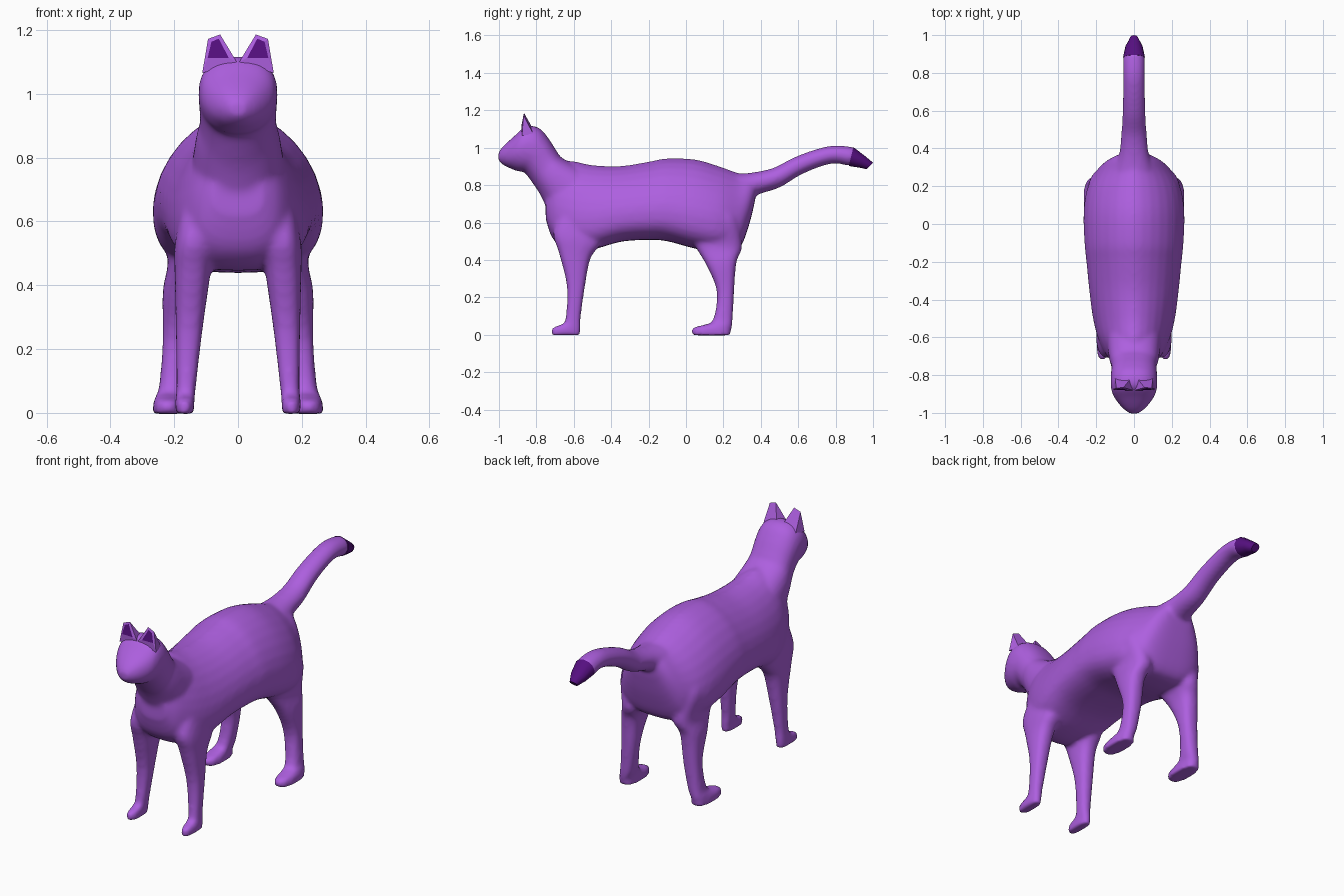
import bpy, bmesh, math
from mathutils import Vector


def material(name, rgb):
    m = bpy.data.materials.new(name)
    m.diffuse_color = (*rgb, 1)
    return m


fur = material("purple fur", (0.42, 0.115, 0.74))
dark = material("dark purple", (0.092, 0.005, 0.216))


def finish(name, bm, mats):
    bmesh.ops.recalc_face_normals(bm, faces=bm.faces)
    me = bpy.data.meshes.new(name)
    bm.to_mesh(me)
    bm.free()
    ob = bpy.data.objects.new(name, me)
    bpy.context.collection.objects.link(ob)
    for m in mats:
        me.materials.append(m)
    return ob


def refine(rings, steps):
    """Smooth curve through the rings (Catmull-Rom)."""
    out = []
    for k in range(len(rings) - 1):
        a, b, c, d = (rings[min(max(k + o, 0), len(rings) - 1)] for o in (-1, 0, 1, 2))
        for s in range(steps):
            t = s / steps
            out.append([q + 0.5 * t * (r - p + t * (2 * p - 5 * q + 4 * r - u + t * (3 * (q - r) + u - p)))
                        for p, q, r, u in zip(a, b, c, d)])
    return out + [rings[-1]]


def spow(v, p):
    return math.copysign(abs(v) ** p, v)


def loft(bm, rings, sides=32, mid=0.5, p=1.0, p_low=None, flip=1, steps=4):
    """Each ring: lower point y,z, upper point y,z, half width, x centre."""
    loops = []
    for y0, z0, y1, z1, w, x in refine(rings, steps):
        lo, hi = Vector((x, y0, z0)), Vector((x, y1, z1))
        c = lo.lerp(hi, mid)
        loop = []
        for i in range(sides):
            a = 2 * math.pi * i / sides
            q = p_low if p_low and math.sin(a) < 0 else p
            s = spow(math.sin(a), q)
            v = c + ((hi - c) * s if s > 0 else (c - lo) * s)
            v.x = (v.x + w * spow(math.cos(a), q)) * flip
            loop.append(bm.verts.new(v))
        loops.append(loop)
    for a, b in zip(loops, loops[1:]):
        for i in range(sides):
            j = (i + 1) % sides
            bm.faces.new((a[i], a[j], b[j], b[i]))
    bm.faces.new(loops[0][::-1])
    bm.faces.new(loops[-1])


# Torso: y, belly z, back z, half width
torso = [(-0.75, 0.62, 0.80, 0.08), (-0.71, 0.51, 0.91, 0.135), (-0.62, 0.45, 0.93, 0.185),
         (-0.50, 0.455, 0.907, 0.217), (-0.35, 0.497, 0.902, 0.237), (-0.2, 0.507, 0.925, 0.252),
         (-0.1, 0.50, 0.943, 0.262), (0.05, 0.46, 0.937, 0.267), (0.18, 0.44, 0.9, 0.25),
         (0.28, 0.455, 0.864, 0.20), (0.335, 0.58, 0.86, 0.145), (0.37, 0.72, 0.855, 0.08)]
# Neck and head
head = [(-0.70, 0.58, -0.50, 0.86, 0.15, 0), (-0.775, 0.74, -0.655, 0.94, 0.132, 0),
        (-0.82, 0.81, -0.69, 0.98, 0.12, 0), (-0.865, 0.868, -0.735, 1.05, 0.122, 0),
        (-0.90, 0.873, -0.785, 1.105, 0.124, 0), (-0.93, 0.885, -0.855, 1.115, 0.117, 0),
        (-0.965, 0.90, -0.92, 1.06, 0.088, 0), (-0.99, 0.917, -0.975, 1.01, 0.052, 0),
        (-1.003, 0.93, -1.003, 0.975, 0.025, 0)]
# Legs, from the top down to the sole
front_leg = [(-0.655, 0.70, -0.48, 0.70, 0.055, 0.115), (-0.71, 0.55, -0.45, 0.51, 0.063, 0.135),
             (-0.68, 0.44, -0.51, 0.41, 0.055, 0.143), (-0.637, 0.26, -0.54, 0.26, 0.042, 0.153),
             (-0.645, 0.08, -0.562, 0.10, 0.031, 0.162), (-0.675, 0.053, -0.562, 0.05, 0.03, 0.165),
             (-0.717, 0.035, -0.563, 0.03, 0.03, 0.167), (-0.717, -0.003, -0.565, -0.003, 0.03, 0.167)]
hind_leg = [(0.0, 0.72, 0.22, 0.74, 0.06, 0.15), (0.0, 0.61, 0.275, 0.62, 0.075, 0.172),
            (0.04, 0.49, 0.30, 0.47, 0.065, 0.155), (0.11, 0.37, 0.27, 0.39, 0.056, 0.18),
            (0.165, 0.23, 0.257, 0.23, 0.046, 0.19), (0.145, 0.08, 0.25, 0.09, 0.04, 0.207),
            (0.095, 0.053, 0.247, 0.05, 0.042, 0.217), (0.034, 0.035, 0.242, 0.03, 0.045, 0.22),
            (0.034, -0.003, 0.24, -0.003, 0.048, 0.22)]
# Tail up to the dark tip
tail = [(0.24, 0.66, 0.26, 0.86, 0.12, 0), (0.37, 0.742, 0.36, 0.868, 0.08, 0),
        (0.50, 0.787, 0.47, 0.893, 0.067, 0), (0.61, 0.853, 0.575, 0.947, 0.061, 0),
        (0.72, 0.899, 0.695, 0.991, 0.058, 0), (0.80, 0.916, 0.795, 1.012, 0.057, 0),
        (0.87, 0.903, 0.895, 1.002, 0.057, 0), (0.89, 0.91, 0.913, 0.985, 0.045, 0)]

bm = bmesh.new()
loft(bm, [(y, b, y, t, w, 0) for y, b, t, w in torso], mid=0.36, p=1.15, p_low=0.72)
loft(bm, head, mid=0.55, p=0.85, p_low=0.95)
loft(bm, tail)
for side in (1, -1):
    loft(bm, front_leg, p=0.8, flip=side)
    loft(bm, hind_leg, p=0.8, flip=side)
body = finish("body", bm, [fur])

# Fuse the overlapping forms into one soft skin
fuse = body.modifiers.new("fuse", 'REMESH')
fuse.mode = 'VOXEL'
fuse.voxel_size = 0.011
fuse.use_smooth_shade = True
soft = body.modifiers.new("soften", 'SMOOTH')
soft.factor = 0.5
soft.iterations = 9

# Dark tail tip
bm = bmesh.new()
loft(bm, [(0.87, 0.902, 0.895, 1.003, 0.058, 0), (0.93, 0.893, 0.955, 0.957, 0.045, 0),
          (0.965, 0.885, 1.0, 0.92, 0.022, 0)], sides=12, steps=1)
tip = finish("tail_tip", bm, [dark])
for poly in tip.data.polygons:
    poly.use_smooth = len(poly.vertices) == 4

# Ears: tapering wedges with a dark inset front
for side, label in ((1, "left"), (-1, "right")):
    bm = bmesh.new()
    p = [bm.verts.new((side * x, y, z)) for x, y, z in
         ((0.112, -0.877, 1.065), (0.094, -0.868, 1.172), (0.056, -0.866, 1.186), (0.004, -0.88, 1.10),
          (0.10, -0.815, 1.07), (0.015, -0.815, 1.095))]
    front = bm.faces.new(p[:4])
    for loop in ((0, 1, 4), (1, 2, 5, 4), (2, 3, 5), (3, 0, 4, 5)):
        bm.faces.new([p[i] for i in loop])
    bmesh.ops.recalc_face_normals(bm, faces=bm.faces)
    bmesh.ops.inset_region(bm, faces=[front], thickness=0.014)
    front.material_index = 1
    for v in front.verts:
        v.co.x = side * min(max(abs(v.co.x), 0.029), 0.095)
        v.co.z = max(v.co.z, 1.113)
        v.co.y -= 0.002
    finish(label + "_ear", bm, [fur, dark])
